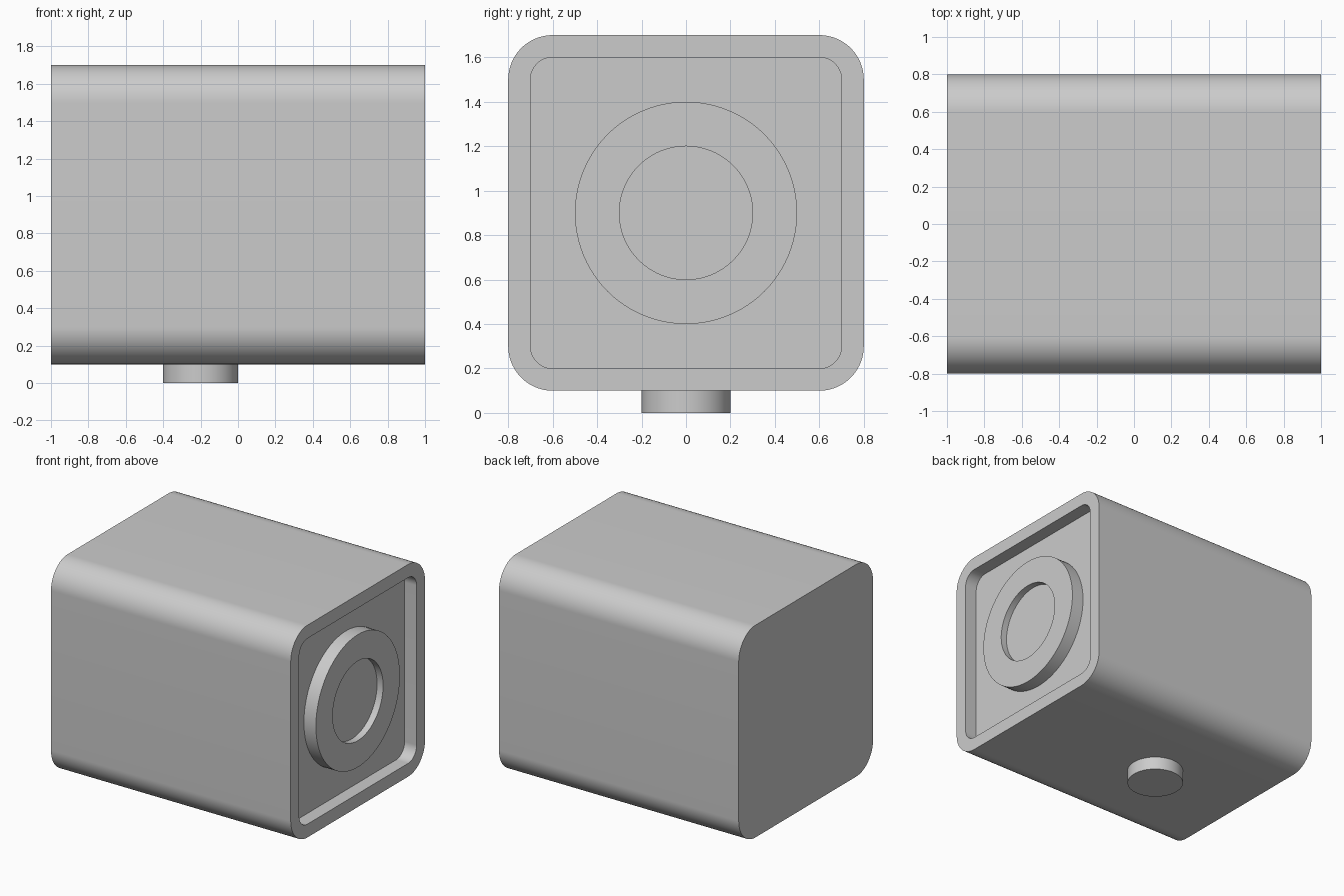
import bpy, bmesh, math
from mathutils import Matrix, Vector

cube = bpy.data.objects.get("Cube")
if cube:
    bpy.data.objects.remove(cube, do_unlink=True)

# One plain grey for every part
grey = bpy.data.materials.new("plain_grey")
grey.use_nodes = True
colour = (0.6, 0.6, 0.6, 1)
grey.diffuse_color = colour
grey.node_tree.nodes["Principled BSDF"].inputs["Base Color"].default_value = colour

STEPS = 24  # segments per rounded corner


def outline(x, half, radius):
    """Rounded square around the x axis; a circle when radius equals half."""
    points = []
    for corner in range(4):
        middle = math.radians(45 + 90 * corner)
        cy = math.copysign(half - radius, math.cos(middle))
        cz = math.copysign(half - radius, math.sin(middle))
        for i in range(STEPS + 1):
            a = math.pi / 2 * (corner + i / STEPS)
            points.append(Vector((x, cy + radius * math.cos(a), cz + radius * math.sin(a))))
    return points


def loft(name, stations, placement, close_start=False):
    """Skin successive outlines given as (x, half width, corner radius)."""
    bm = bmesh.new()
    loops = [[bm.verts.new(p) for p in outline(*s)] for s in stations]
    for a, b in zip(loops, loops[1:]):
        for j in range(len(a)):
            k = (j + 1) % len(a)
            bm.faces.new((a[j], a[k], b[k], b[j]))
    bm.faces.new(loops[-1])
    if close_start:
        bm.faces.new(loops[0][::-1])
    bmesh.ops.remove_doubles(bm, verts=bm.verts[:], dist=0.0001)
    bm.transform(placement)
    mesh = bpy.data.meshes.new(name)
    bm.to_mesh(mesh)
    bm.free()
    mesh.materials.append(grey)
    obj = bpy.data.objects.new(name, mesh)
    bpy.context.collection.objects.link(obj)
    bpy.ops.object.select_all(action="DESELECT")
    obj.select_set(True)
    bpy.context.view_layer.objects.active = obj
    bpy.ops.object.shade_smooth_by_angle(angle=math.radians(30))
    return obj


centre = Matrix.Translation((0, 0, 0.9))

# Rounded housing with a shallow recess in its +x end
loft("housing", [(-1, 0.8, 0.2), (1, 0.8, 0.2), (1, 0.7, 0.1), (0.9, 0.7, 0.1)],
     centre, close_start=True)

# Raised ring in the recess, with a shallower dished middle
loft("lens_ring", [(0.9, 0.5, 0.5), (1, 0.5, 0.5), (1, 0.3, 0.3), (0.95, 0.3, 0.3)], centre)

# Round foot under the housing, turned to point downwards
down = Matrix.Translation((-0.2, 0, 0.1)) @ Matrix.Rotation(math.pi / 2, 4, "Y")
loft("foot", [(0, 0.2, 0.2), (0.1, 0.2, 0.2)], down)
